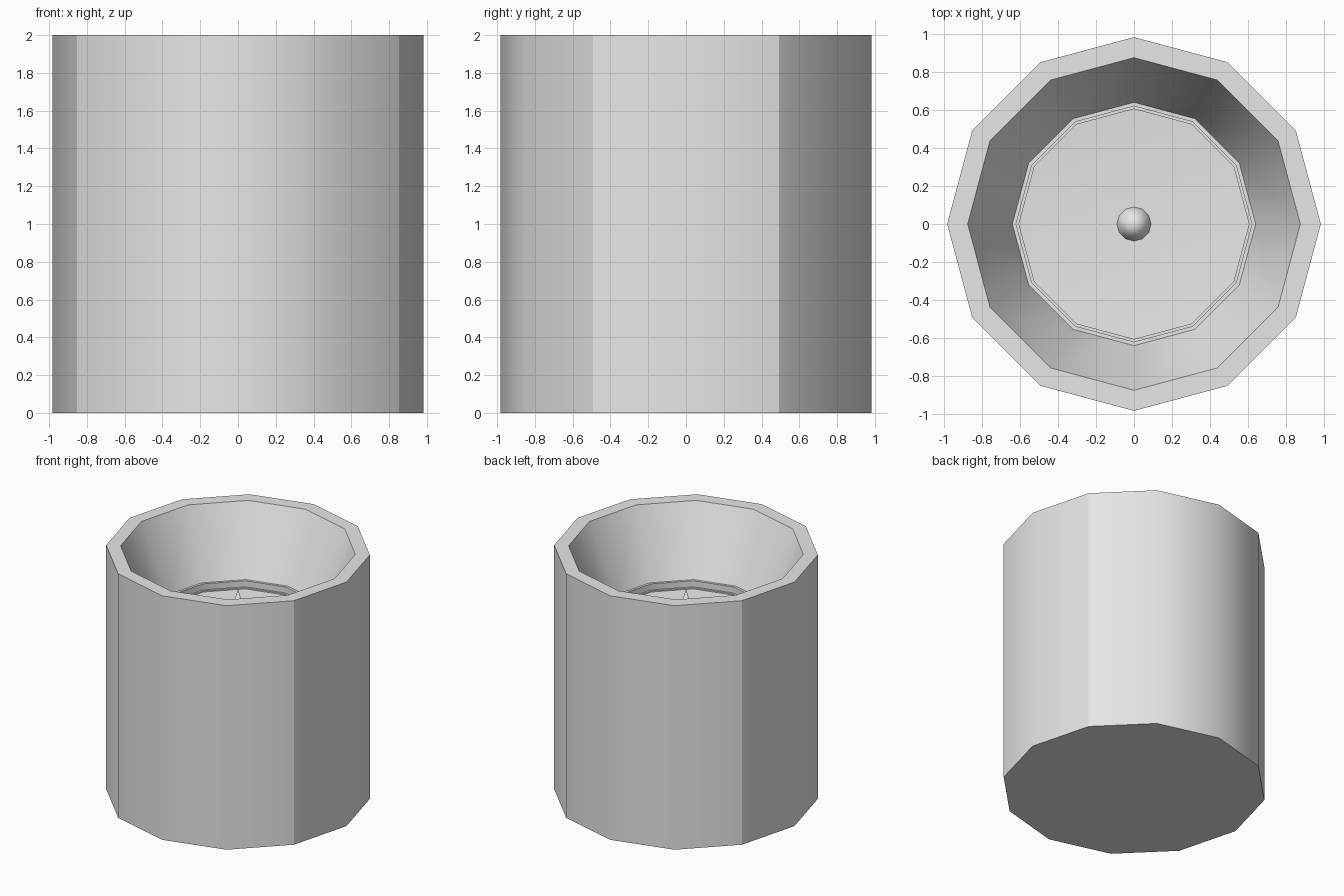
import bpy, bmesh, math

if "Cube" in bpy.data.objects:
    bpy.data.objects.remove(bpy.data.objects["Cube"])

SIDES = 12

grey = bpy.data.materials.new("plain grey")
grey.diffuse_color = (0.8, 0.8, 0.8, 1)
grey.use_nodes = True
grey.node_tree.nodes["Principled BSDF"].inputs["Base Color"].default_value = grey.diffuse_color


def lathe(name, profile, sharp_outer=False):
    """Revolve (radius, z) points into a twelve-sided solid; radius 0 makes a tip."""
    bm = bmesh.new()
    rings = []
    for r, z in profile:
        if r == 0:
            rings.append([bm.verts.new((0, 0, z))] * SIDES)
        else:
            rings.append([bm.verts.new((r * math.cos(math.tau * i / SIDES),
                                        r * math.sin(math.tau * i / SIDES), z))
                          for i in range(SIDES)])
    for a, b in zip(rings, rings[1:]):
        for i in range(SIDES):
            j = (i + 1) % SIDES
            corners = list(dict.fromkeys((a[i], a[j], b[j], b[i])))
            bm.faces.new(corners)
    # flat underside
    bm.faces.new(rings[0][::-1])
    bmesh.ops.recalc_face_normals(bm, faces=bm.faces)
    for f in bm.faces:
        f.smooth = True
    for e in bm.edges:
        e.smooth = e.calc_face_angle(0) < math.radians(31)
        # the four corners that bound the broad left and right sides
        mid = (e.verts[0].co + e.verts[1].co) / 2
        tall = abs(e.verts[0].co.z - e.verts[1].co.z) > 1.9
        if sharp_outer and tall and abs(abs(mid.y) - profile[0][0] / 2) < 0.01:
            e.smooth = False
    mesh = bpy.data.meshes.new(name)
    bm.to_mesh(mesh)
    bm.free()
    mesh.materials.append(grey)
    obj = bpy.data.objects.new(name, mesh)
    bpy.context.collection.objects.link(obj)
    return obj


# Outer wall, rim, tapered bowl, ledge and shallow dished floor
lathe("holder", [(0.983, 0), (0.983, 2), (0.875, 2), (0.64, 1.46), (0.62, 1.46),
                 (0.62, 1.41), (0.605, 1.41), (0.605, 1.40), (0, 1.36)], True)

# Pointed cone in the middle of the floor
lathe("centre_spike", [(0.093, 1.355), (0, 1.68)])
